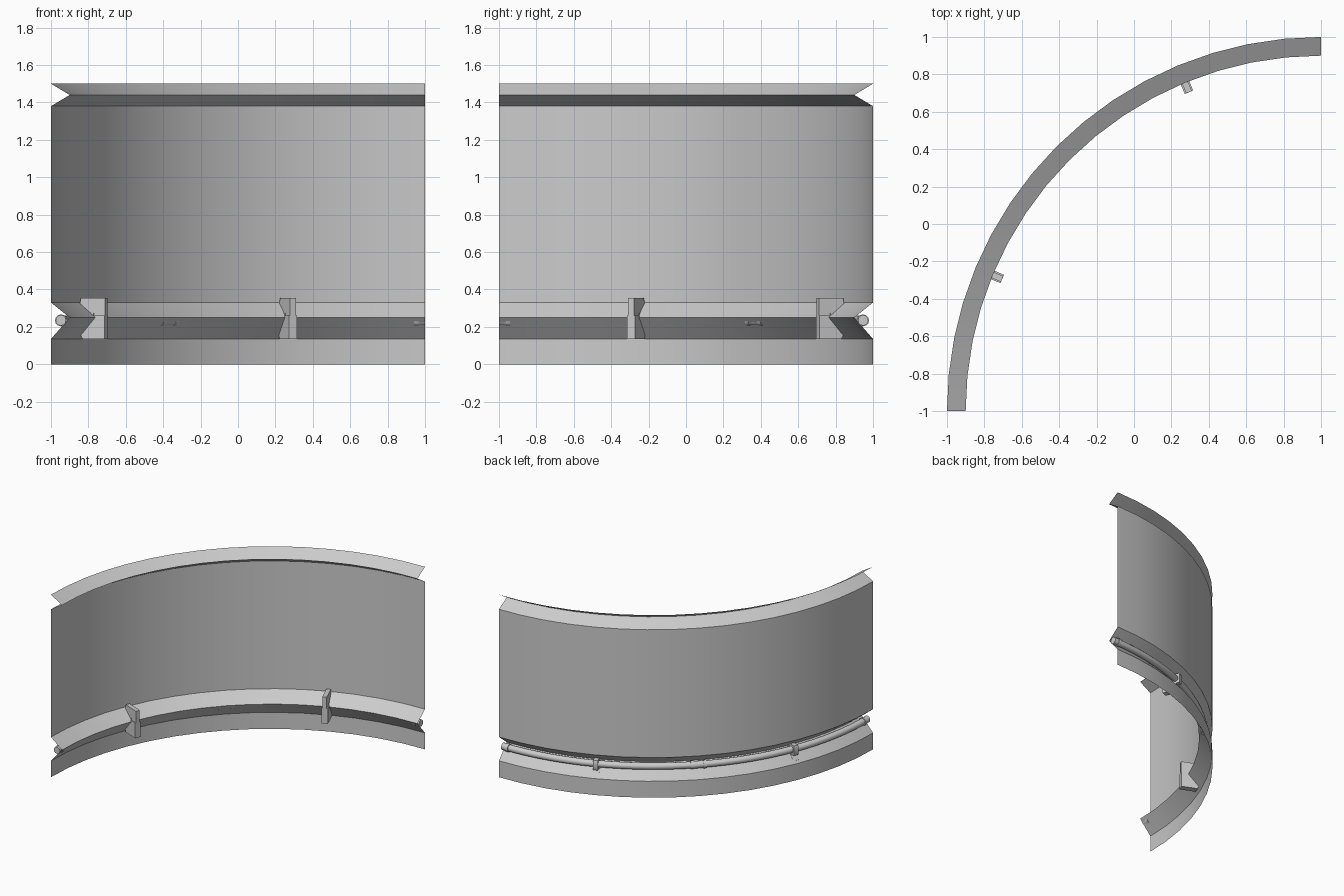
import bpy, bmesh
from math import radians, degrees, cos, sin, pi

if "Cube" in bpy.data.objects:
    bpy.data.objects.remove(bpy.data.objects["Cube"])

CENTRE = (1.0, -1.0)   # centre of the quarter circle


def sweep(name, profile, a0, a1, steps, closed=True):
    """Sweep an (r, z) profile around the curve centre between two angles."""
    bm = bmesh.new()
    rings = []
    for i in range(steps + 1):
        a = radians(a0 + (a1 - a0) * i / steps)
        rings.append([bm.verts.new((CENTRE[0] - r * cos(a), CENTRE[1] + r * sin(a), z))
                      for r, z in profile])
    n = len(profile)
    for p, q in zip(rings, rings[1:]):
        for j in range(n if closed else n - 1):
            k = (j + 1) % n
            bm.faces.new((p[j], p[k], q[k], q[j]))
    if closed:
        bm.faces.new(rings[0])
        bm.faces.new(rings[-1])
    bmesh.ops.recalc_face_normals(bm, faces=bm.faces)
    me = bpy.data.meshes.new(name)
    bm.to_mesh(me)
    bm.free()
    ob = bpy.data.objects.new(name, me)
    bpy.context.collection.objects.link(ob)
    bpy.ops.object.select_all(action='DESELECT')
    ob.select_set(True)
    bpy.context.view_layer.objects.active = ob
    bpy.ops.object.shade_smooth_by_angle(angle=radians(31))
    return ob


def circle(radius, sides=12, r=1.947, z=0.235):
    return [(r + radius * cos(2 * pi * i / sides), z + radius * sin(2 * pi * i / sides))
            for i in range(sides)]


def prism(name, profile, angle, width):
    """Thin radial plate centred on an angle."""
    half = degrees(width / 2 / 1.92)
    return sweep(name, profile, angle - half, angle + half, 1)


# Curved wall sheet with the pipe groove and the folded top rim
sweep("curved_wall", [(2, 0), (2, 0.135), (1.9, 0.25), (2, 0.33), (2, 1.38),
                      (1.9, 1.44), (2, 1.5)], 0, 90, 16, closed=False)

# Pipe lying in the outer groove
sweep("pipe", circle(0.026), 0, 90, 32)

# Pipe couplings: sleeve plus two rings (half couplings at the ends)
for label, a in (("left", 0), ("middle", 45), ("right", 90)):
    sweep(f"coupling_sleeve_{label}", circle(0.028), max(a - 1.4, 0), min(a + 1.4, 90), 2)
    for side in (-1, 1):
        c = a + side * 1.4
        if 0 < c < 90:
            sweep(f"coupling_ring_{label}_{'a' if side < 0 else 'b'}",
                  circle(0.032), c - 0.35, c + 0.35, 1)

# Brackets: lower foot and upper plate inside, pipe clip outside
for label, a in (("left", 22.5), ("right", 67.5)):
    prism(f"bracket_foot_{label}", [(1.845, 0.135), (1.845, 0.26), (1.903, 0.26),
                                    (1.983, 0.155), (1.97, 0.135)], a, 0.05)
    prism(f"bracket_plate_{label}", [(1.845, 0.26), (1.845, 0.355), (1.985, 0.355),
                                     (1.99, 0.325), (1.905, 0.255)], a, 0.034)
    prism(f"pipe_clip_{label}", [(1.91, 0.195), (1.98, 0.195), (1.985, 0.205),
                                 (1.985, 0.265), (1.98, 0.275), (1.91, 0.275)], a, 0.036)
